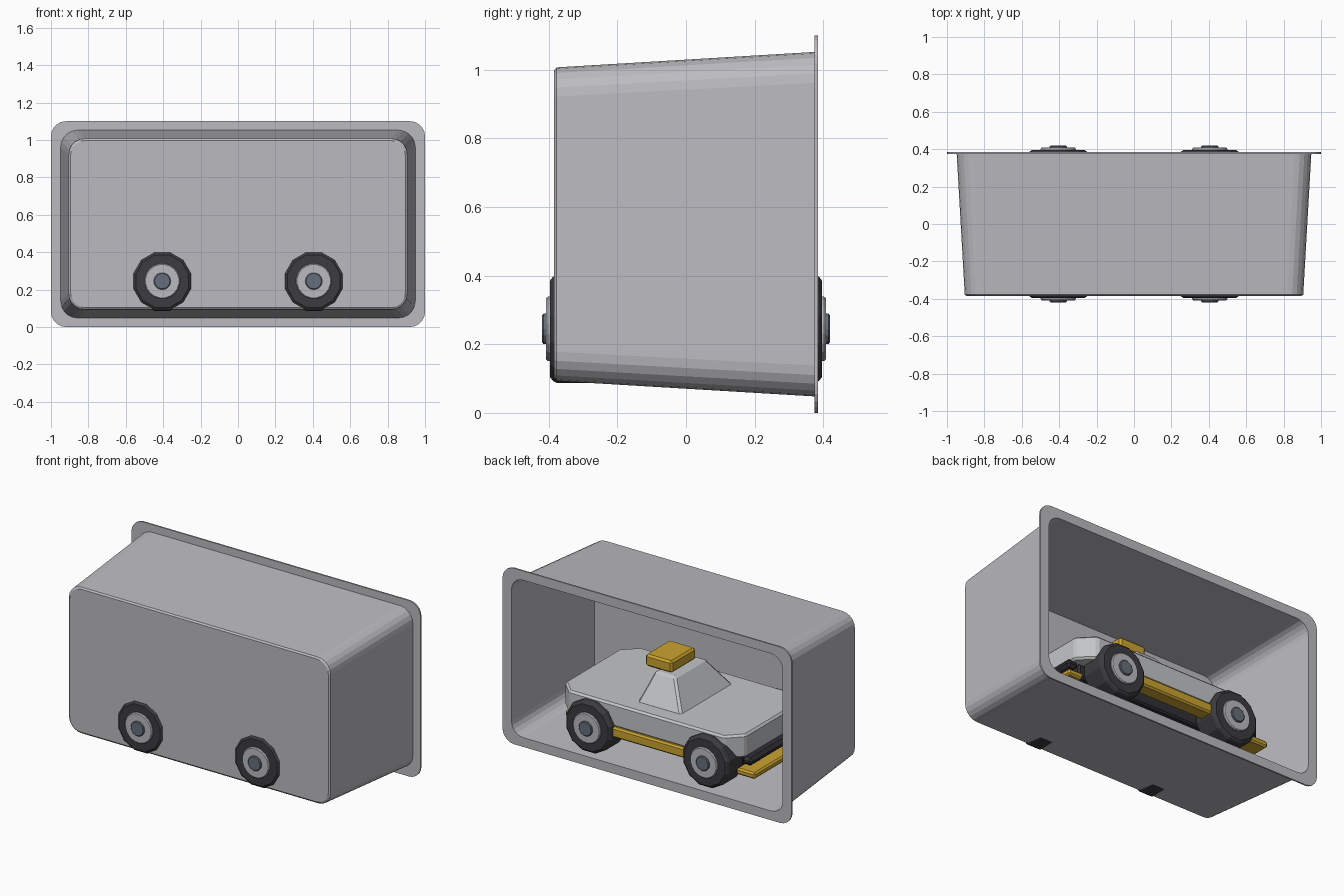
import bpy, bmesh, math
from mathutils import Matrix

if "Cube" in bpy.data.objects:
    bpy.data.objects.remove(bpy.data.objects["Cube"])


def mat(name, rgb):
    m = bpy.data.materials.new(name)
    m.diffuse_color = (*rgb, 1)
    m.use_nodes = True
    m.node_tree.nodes["Principled BSDF"].inputs["Base Color"].default_value = m.diffuse_color
    return m


GREY = mat("tray grey", (0.50, 0.50, 0.53))
WHITE = mat("body grey", (0.55, 0.56, 0.57))
YELLOW = mat("trim yellow", (0.60, 0.37, 0.03))
TYRE = mat("tyre charcoal", (0.045, 0.045, 0.05))
BLACK = mat("bumper black", (0.03, 0.03, 0.035))
HUB = mat("hub blue grey", (0.13, 0.16, 0.20))


def finish(bm, name, material, bevel=0.0):
    bmesh.ops.recalc_face_normals(bm, faces=bm.faces)
    me = bpy.data.meshes.new(name)
    bm.to_mesh(me)
    bm.free()
    me.materials.append(material)
    ob = bpy.data.objects.new(name, me)
    bpy.context.collection.objects.link(ob)
    if bevel:
        b = ob.modifiers.new("soft edges", 'BEVEL')
        b.width, b.segments = bevel, 1
    return ob


def loft(name, rings, material, bevel=0.0, closed=False):
    """Skin a list of equal-length point rings, capping or joining the ends."""
    bm = bmesh.new()
    loops = [[bm.verts.new(p) for p in r] for r in rings]
    n = len(loops[0])
    pairs = list(zip(loops, loops[1:]))
    for a, b in pairs:
        for i in range(n):
            j = (i + 1) % n
            bm.faces.new((a[i], a[j], b[j], b[i]))
    bm.faces.new(loops[0])
    bm.faces.new(loops[-1])
    return finish(bm, name, material, bevel)


def rounded(hx, hz, y, r, zc=0.55, seg=5):
    """Rounded rectangle in the xz plane."""
    pts = []
    for k, (sx, sz) in enumerate(((1, 1), (-1, 1), (-1, -1), (1, -1))):
        for i in range(seg + 1):
            a = math.pi / 2 * (k + i / seg)
            pts.append((sx * (hx - r) + r * math.cos(a), y,
                        zc + sz * (hz - r) + r * math.sin(a)))
    return pts


def rect(x0, x1, hy, z, cut=0.0):
    """Rectangle in plan, with optional cut corners."""
    if not cut:
        return [(x0, -hy, z), (x1, -hy, z), (x1, hy, z), (x0, hy, z)]
    c = cut
    return [(x0 + c, -hy, z), (x1 - c, -hy, z), (x1, -hy + c, z), (x1, hy - c, z),
            (x1 - c, hy, z), (x0 + c, hy, z), (x0, hy - c, z), (x0, -hy + c, z)]


def box(name, x0, x1, y0, y1, z0, z1, material, bevel=0.01):
    rings = [[(x0, y0, z), (x1, y0, z), (x1, y1, z), (x0, y1, z)] for z in (z0, z1)]
    return loft(name, rings, material, bevel)


# Drafted tray with flange, open towards +y
loft("tray", [
    rounded(0.895, 0.447, -0.385, 0.08),
    rounded(0.905, 0.457, -0.377, 0.085),
    rounded(0.948, 0.502, 0.375, 0.09),
    rounded(1.0, 0.55, 0.375, 0.08),
    rounded(1.0, 0.55, 0.385, 0.08),
    rounded(0.938, 0.492, 0.385, 0.08),
    rounded(0.895, 0.447, -0.374, 0.075),
], GREY)

# Car body, with cut corners in plan
loft("car_body", [rect(-0.60, 0.65, 0.355, 0.275, 0.09),
                  rect(-0.60, 0.65, 0.355, 0.42, 0.09)], WHITE, 0.012)

# Tapered cabin and roof box
loft("cabin", [rect(-0.15, 0.16, 0.26, 0.41),
               rect(-0.03, 0.11, 0.15, 0.585)], WHITE, 0.012)
box("roof_box", 0.015, 0.20, -0.12, 0.12, 0.58, 0.655, YELLOW, 0.012)

# Underside, side sills and bumpers
box("chassis", -0.56, 0.60, -0.24, 0.24, 0.19, 0.28, BLACK)
for s, side in ((-1, "front"), (1, "back")):
    ys = sorted((s * 0.28, s * 0.37))
    box(side + "_sill", -0.40, 0.42, ys[0], ys[1], 0.215, 0.28, YELLOW)
box("nose_bumper", -0.70, -0.57, -0.32, 0.32, 0.185, 0.225, YELLOW)
box("nose_bar", -0.655, -0.585, -0.29, 0.29, 0.24, 0.29, BLACK, 0.018)
box("tail_bumper", 0.57, 0.67, -0.24, 0.24, 0.185, 0.225, YELLOW)
box("tail_bar", 0.60, 0.675, -0.24, 0.24, 0.24, 0.29, BLACK, 0.018)


def disc(name, x, s, profile, sides, material):
    """Turned part about a y axle; profile lists (radius, |y|)."""
    rings = []
    for r, y in profile:
        ring = []
        for i in range(sides):
            a = 2 * math.pi * (i + 0.5) / sides - math.pi / 2
            ring.append((x + r * math.cos(a), s * y, 0.245 + r * math.sin(a)))
        rings.append(ring)
    loft(name, rings, material)


# Wheels: tyre, rim and hub
for x, end in ((-0.405, "nose"), (0.405, "tail")):
    for s, side in ((-1, "front"), (1, "back")):
        tag = "_" + end + "_" + side
        disc("tyre" + tag, x, s, [(0.145, 0.23), (0.164, 0.245), (0.164, 0.375),
                                  (0.157, 0.388), (0.146, 0.396)], 12, TYRE)
        disc("rim" + tag, x, s, [(0.095, 0.38), (0.095, 0.402), (0.090, 0.408)], 20, GREY)
        disc("hub" + tag, x, s, [(0.046, 0.39), (0.046, 0.415), (0.041, 0.419)], 14, HUB)
